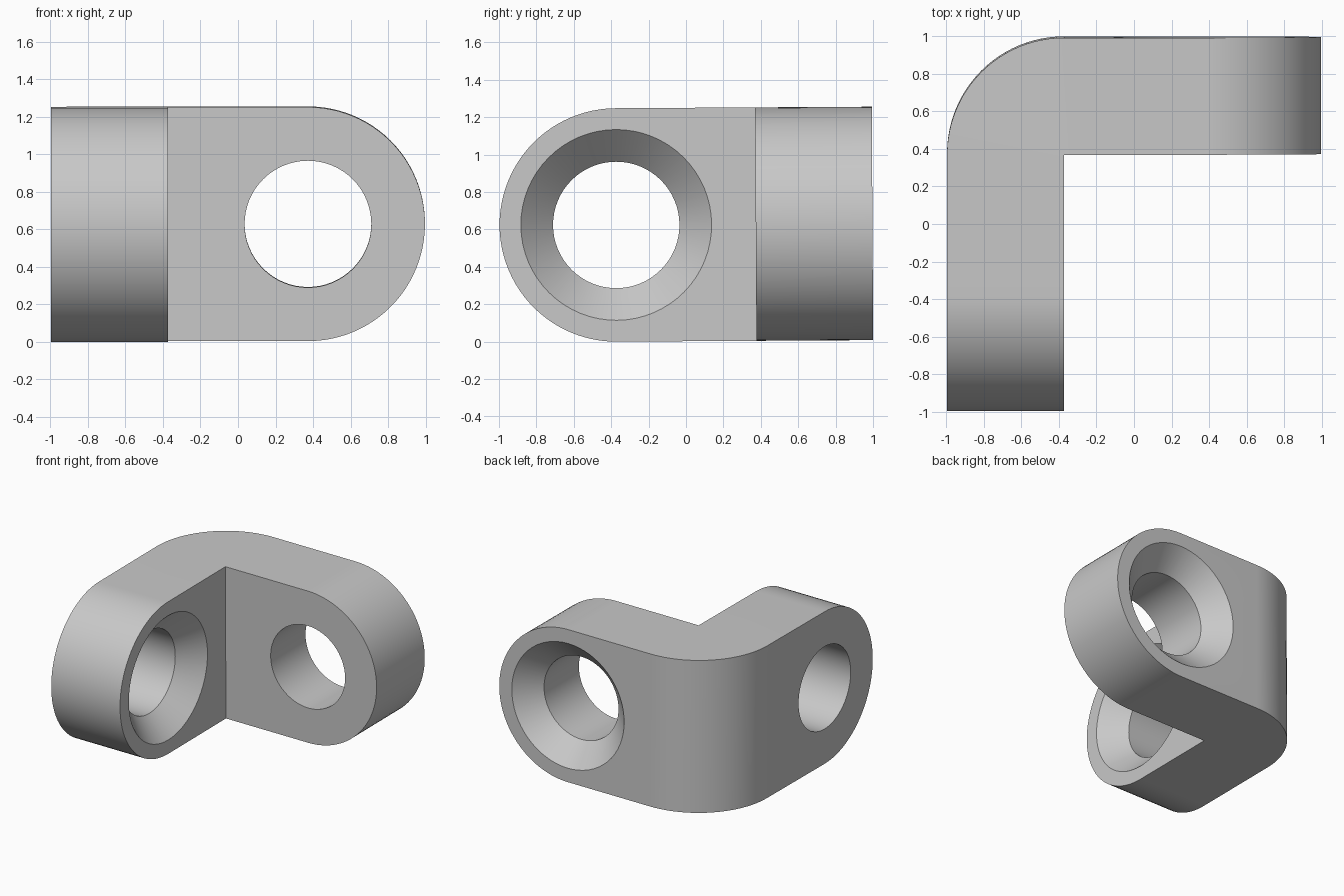
import bpy
import bmesh
from math import sin, cos, pi
from mathutils import Matrix, Vector

cube = bpy.data.objects.get("Cube")
if cube:
    bpy.data.objects.remove(cube, do_unlink=True)

HALF = 0.997      # half the footprint
R = 0.624         # arm thickness, also the radius of the round ends
C = HALF - R      # centre of the arcs and holes
HOLE, SINK = 0.338, 0.51
SEGS = 64
TILT = 0.006
X, Y, Z = Vector((1, 0, 0)), Vector((0, 1, 0)), Vector((0, 0, 1))

grey = bpy.data.materials.new("light grey")
grey.diffuse_color = (0.58, 0.58, 0.58, 1)
grey.use_nodes = True
grey.node_tree.nodes["Principled BSDF"].inputs["Base Color"].default_value = (0.58, 0.58, 0.58, 1)


def make_object(name, bm):
    bmesh.ops.recalc_face_normals(bm, faces=bm.faces)
    mesh = bpy.data.meshes.new(name)
    bm.to_mesh(mesh)
    bm.free()
    obj = bpy.data.objects.new(name, mesh)
    bpy.context.collection.objects.link(obj)
    mesh.materials.append(grey)
    return obj


def frame(u, v, w, origin=(0, 0, 0)):
    return Matrix.Translation(origin) @ Matrix((u, v, w)).transposed().to_4x4()


def arc(cx, cy, radius, start, end, steps):
    angles = [start + (end - start) * i / steps for i in range(steps + 1)]
    return [(cx + radius * cos(a), cy + radius * sin(a)) for a in angles]


def add_prism(bm, outline, low, high, matrix):
    ends = [[bm.verts.new(matrix @ Vector((u, v, w))) for u, v in outline] for w in (low, high)]
    for end in ends:
        bm.faces.new(end)
    a, b = ends
    for i in range(len(outline)):
        bm.faces.new((a[i - 1], a[i], b[i], b[i - 1]))


def lathe(name, profile, matrix):
    bm = bmesh.new()
    rings = [[bm.verts.new((r * cos(2 * pi * i / SEGS), r * sin(2 * pi * i / SEGS), h))
              for i in range(SEGS)] for r, h in profile]
    for a, b in zip(rings, rings[1:]):
        for i in range(SEGS):
            bm.faces.new((a[i - 1], a[i], b[i], b[i - 1]))
    bm.faces.new(rings[0])
    bm.faces.new(rings[-1])
    bm.transform(matrix)
    return make_object(name, bm)


# Two round-ended arms joined by a quarter-round corner
bm = bmesh.new()
arm = arc(C, 0, R, pi / 2, -pi / 2, 48) + [(-C, -R), (-C, R)]
add_prism(bm, arm, C, HALF, frame(X, Z, Y))
add_prism(bm, arm, -HALF, -C, frame(-Y, Z, X))
add_prism(bm, [(-C, C)] + arc(-C, C, R, pi / 2, pi, 24), -R, R, frame(X, Y, Z))

# Open the seams between the pieces and weld them into one solid
middle = (C + HALF) / 2
seams = [Vector((-C, middle, 0)), Vector((-middle, C, 0))]
inner = [f for f in bm.faces
         if any((f.calc_center_median() - s).length < 0.001 for s in seams)]
bmesh.ops.delete(bm, geom=inner, context='FACES')
bmesh.ops.remove_doubles(bm, verts=bm.verts, dist=0.0001)
bmesh.ops.recalc_face_normals(bm, faces=bm.faces)
bmesh.ops.dissolve_limit(bm, angle_limit=0.005, verts=bm.verts, edges=bm.edges)
body = make_object("corner_bracket", bm)

# Countersunk hole through each arm
hole_profile = [(HOLE, -1), (HOLE, HOLE - SINK), (SINK, 0), (SINK + 0.1, 0.1)]
cutters = [
    lathe("right_hole_cutter", hole_profile, frame(X, Z, Y, (C, HALF, 0))),
    lathe("front_hole_cutter", hole_profile, frame(Y, Z, X, (-C, -C, 0))),
]
for cutter in cutters:
    mod = body.modifiers.new(cutter.name, 'BOOLEAN')
    mod.operation = 'DIFFERENCE'
    mod.solver = 'EXACT'
    mod.object = cutter

# Apply the cuts, then remove the cutters
bpy.context.view_layer.update()
evaluated = body.evaluated_get(bpy.context.evaluated_depsgraph_get())
cut_mesh = bpy.data.meshes.new_from_object(evaluated)
body.modifiers.clear()
body.data = cut_mesh
body.data.materials.clear()
body.data.materials.append(grey)
for cutter in cutters:
    bpy.data.objects.remove(cutter, do_unlink=True)

# Stand the bracket up with its slight tilt
body.data.transform(Matrix.Translation((0, 0, R + C * TILT)) @ Matrix.Rotation(TILT, 4, 'X'))

bpy.context.view_layer.objects.active = body
body.select_set(True)
bpy.ops.object.shade_smooth_by_angle(angle=pi / 6)
